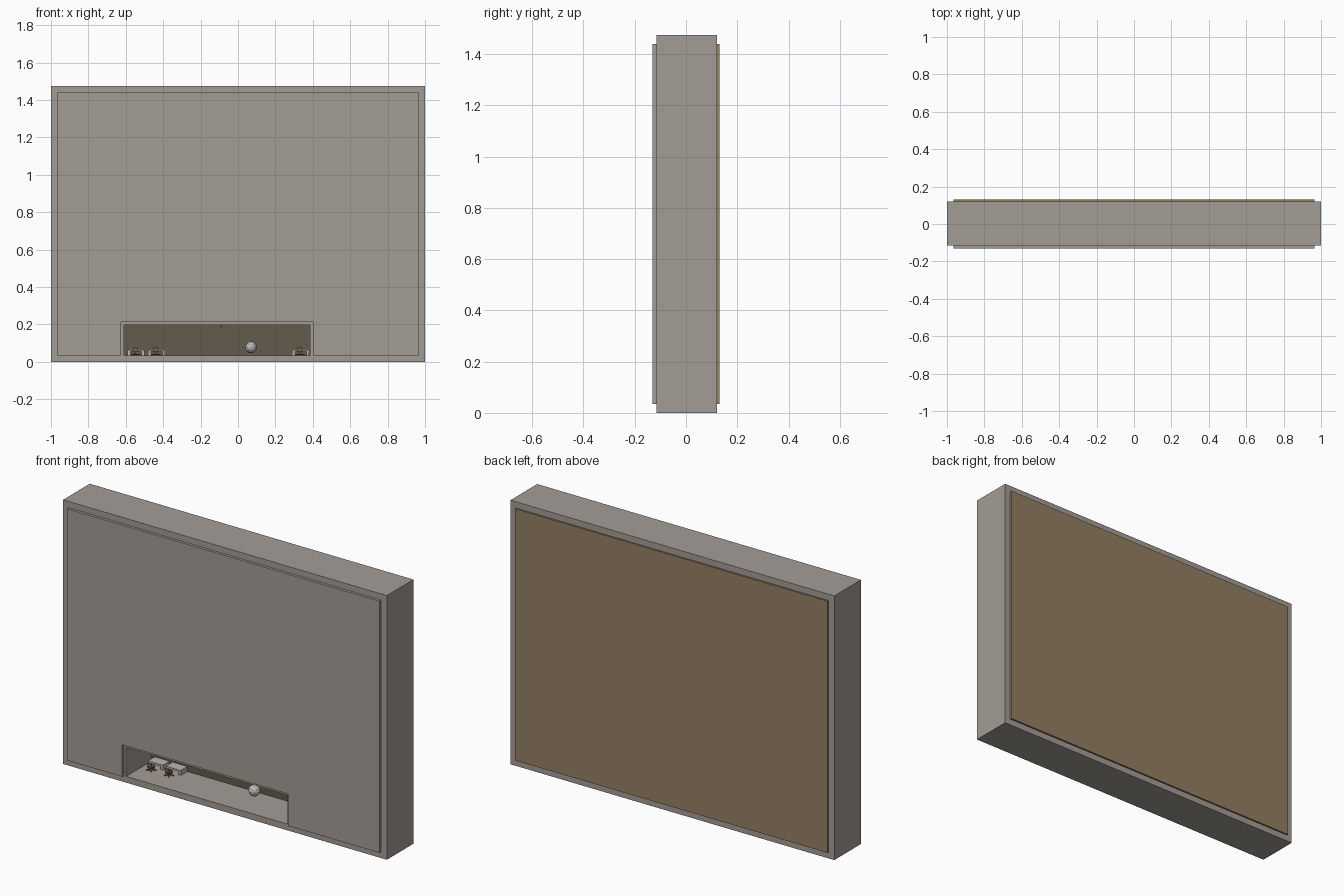
import bpy, bmesh, math
from mathutils import Vector, Matrix

if "Cube" in bpy.data.objects:
    bpy.data.objects.remove(bpy.data.objects["Cube"])


def mat(name, r, g, b):
    m = bpy.data.materials.new(name)
    m.diffuse_color = (r, g, b, 1)
    m.use_nodes = True
    m.node_tree.nodes["Principled BSDF"].inputs["Base Color"].default_value = m.diffuse_color
    return m


GREY = mat("warm grey", .37, .335, .305)
BROWN = mat("brown board", .30, .212, .128)
OLIVE = mat("dark olive", .125, .105, .072)
PALE = mat("pale grey", .50, .48, .45)
WOOD = mat("chair wood", .22, .12, .05)


def finish(name, bm, m):
    bmesh.ops.recalc_face_normals(bm, faces=bm.faces)
    me = bpy.data.meshes.new(name)
    bm.to_mesh(me)
    bm.free()
    me.materials.append(m)
    o = bpy.data.objects.new(name, me)
    bpy.context.collection.objects.link(o)
    return o


def add_box(bm, lo, hi, rot=None):
    lo, hi = Vector(lo), Vector(hi)
    M = Matrix.Translation((lo + hi) / 2) @ Matrix.Diagonal((*(hi - lo), 1))
    bmesh.ops.create_cube(bm, size=1, matrix=(rot @ M) if rot else M)


def box(name, lo, hi, m):
    bm = bmesh.new()
    add_box(bm, lo, hi)
    return finish(name, bm, m)


def plate(name, outline, y0, y1, m):
    """Extrude an x/z outline along y."""
    bm = bmesh.new()
    f = bm.faces.new([bm.verts.new((x, y0, z)) for x, z in outline])
    new = bmesh.ops.extrude_face_region(bm, geom=[f])["geom"]
    vs = [v for v in new if isinstance(v, bmesh.types.BMVert)]
    bmesh.ops.translate(bm, vec=(0, y1 - y0, 0), verts=vs)
    return finish(name, bm, m)


# Wall block with the long niche cut into its front
wall = box("wall_block", (-1, -.115, 0), (1, .12, 1.475), GREY)
cutter = box("niche_cutter", (-.61, -.3, .035), (.385, .115, .197), GREY)
cutter.hide_render = True
mod = wall.modifiers.new("niche", "BOOLEAN")
mod.operation = "DIFFERENCE"
mod.object = cutter
bpy.context.view_layer.objects.active = wall
bpy.ops.object.modifier_apply(modifier="niche")
bpy.data.objects.remove(cutter)

# Raised front panel notched around the niche, and brown back panel
plate("front_panel", [(-.965, .035), (-.625, .035), (-.625, .213), (.4, .213),
                      (.4, .035), (.965, .035), (.965, 1.44), (-.965, 1.44)],
      -.13, -.115, GREY)
box("back_panel", (-.965, .12, .035), (.965, .13, 1.44), BROWN)
box("niche_back", (-.61, .11, .035), (.385, .115, .197), OLIVE)

# Three desks against the niche back, each with a small swivel chair in front
for i, x in enumerate((-.545, -.435, .335)):
    bm = bmesh.new()
    add_box(bm, (x - .046, .05, .054), (x + .046, .108, .064))
    for s in (-1, 1):
        a, b = sorted((x + s * .045, x + s * .030))
        add_box(bm, (a, .053, .035), (b, .105, .054))
    finish(f"desk_{i + 1}", bm, PALE)

    bm = bmesh.new()
    T = Matrix.Translation((x - .005, .02, .035))
    for k in range(5):
        add_box(bm, (0, -.003, .001), (.026, .003, .006),
                T @ Matrix.Rotation(math.tau * k / 5 + .3, 4, 'Z'))
    add_box(bm, (-.003, -.003, .003), (.003, .003, .02), T)
    add_box(bm, (-.015, -.014, .018), (.015, .014, .023), T)
    add_box(bm, (-.012, -.017, .024), (.012, -.013, .042), T)
    finish(f"chair_{i + 1}", bm, WOOD)

# Faceted ball and tiny ceiling fitting
bm = bmesh.new()
bmesh.ops.create_icosphere(bm, subdivisions=2, radius=.032,
                           matrix=Matrix.Translation((.07, .045, .078)))
finish("faceted_ball", bm, PALE)
box("ceiling_fitting", (-.094, .03, .18), (-.088, .036, .197), BROWN)
